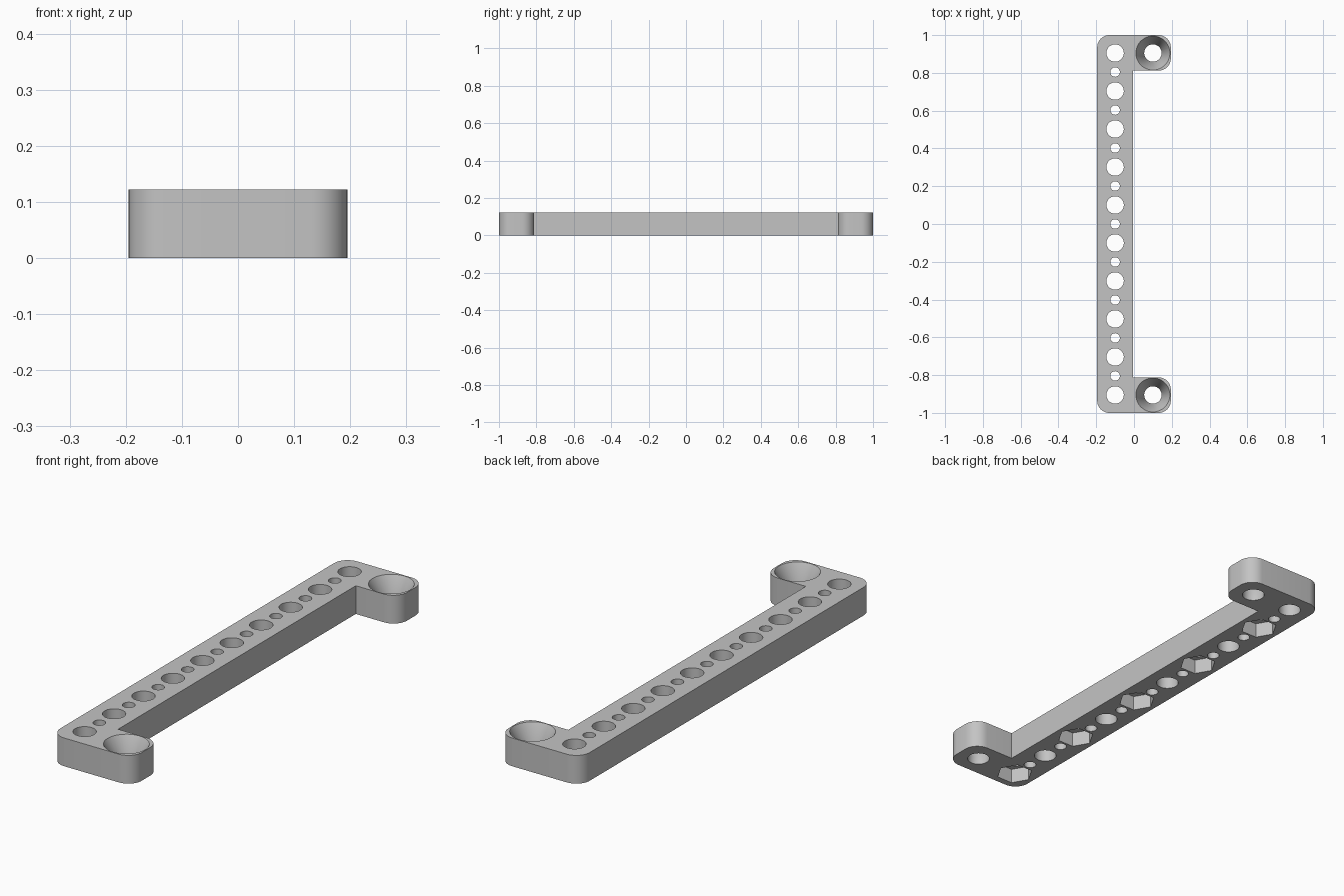
import bpy
import bmesh
from math import pi, cos, sin
from mathutils import Vector

old = bpy.data.objects.get("Cube")
if old:
    bpy.data.objects.remove(old, do_unlink=True)

HEIGHT = 0.122
HALF_W, HALF_L = 0.195, 1.0
INNER_X, TAB_Y = -0.005, 0.812
CORNER = 0.065
HOLE_X, HOLE_END, HOLE_COUNT = -0.1, 0.905, 10
PITCH = 2 * HOLE_END / (HOLE_COUNT - 1)

grey = bpy.data.materials.new("plain grey")
grey.use_nodes = True
grey.diffuse_color = (0.55, 0.55, 0.55, 1)
grey.node_tree.nodes["Principled BSDF"].inputs["Base Color"].default_value = grey.diffuse_color


def make_object(name, bm):
    bmesh.ops.recalc_face_normals(bm, faces=bm.faces[:])
    mesh = bpy.data.meshes.new(name)
    bm.to_mesh(mesh)
    bm.free()
    mesh.materials.append(grey)
    obj = bpy.data.objects.new(name, mesh)
    bpy.context.collection.objects.link(obj)
    return obj


def add_turned(bm, x, y, profile, sides):
    """Closed turned solid from (radius, z) pairs, bottom to top."""
    rings = []
    for radius, z in profile:
        rings.append([bm.verts.new((x + radius * cos(2 * pi * i / sides),
                                    y + radius * sin(2 * pi * i / sides), z))
                      for i in range(sides)])
    for low, high in zip(rings, rings[1:]):
        for i in range(sides):
            j = (i + 1) % sides
            bm.faces.new((low[i], low[j], high[j], high[i]))
    bm.faces.new(rings[0])
    bm.faces.new(rings[-1])


def rounded(points, radius, steps=10):
    """Outline with convex corners flagged True turned into arcs."""
    result = []
    for k, (x, y, is_round) in enumerate(points):
        corner = Vector((x, y))
        if not is_round:
            result.append(corner)
            continue
        before = (Vector(points[k - 1][:2]) - corner).normalized()
        after = (Vector(points[(k + 1) % len(points)][:2]) - corner).normalized()
        centre = corner + (before + after) * radius
        for s in range(steps + 1):
            a = s / steps * pi / 2
            result.append(centre - after * radius * cos(a) - before * radius * sin(a))
    return result


# Bracket body: long bar with a tab at each end
outline = rounded([
    (-HALF_W, -HALF_L, True), (HALF_W, -HALF_L, True),
    (HALF_W, -TAB_Y, True), (INNER_X, -TAB_Y, False),
    (INNER_X, TAB_Y, False), (HALF_W, TAB_Y, True),
    (HALF_W, HALF_L, True), (-HALF_W, HALF_L, True)], CORNER)
bm = bmesh.new()
base = bm.faces.new([bm.verts.new((p.x, p.y, 0)) for p in outline])
top = bmesh.ops.extrude_face_region(bm, geom=[base])["geom"]
bmesh.ops.translate(bm, vec=(0, 0, HEIGHT),
                    verts=[v for v in top if isinstance(v, bmesh.types.BMVert)])
bracket = make_object("mounting_bracket", bm)

# Round holes along the bar, alternating large and small
LOW, HIGH = -0.05, HEIGHT + 0.05
bm = bmesh.new()
for i in range(2 * HOLE_COUNT - 1):
    radius = 0.025 if i % 2 else 0.046
    add_turned(bm, HOLE_X, -HOLE_END + i * PITCH / 2,
               [(radius, LOW), (radius, HIGH)], 48)

# Countersunk screw holes in the tabs
for side in (-1, 1):
    add_turned(bm, -HOLE_X, side * HOLE_END,
               [(0.046, LOW), (0.046, 0.035), (0.09, HEIGHT), (0.09, HIGH)], 48)
hole_cutter = make_object("hole_cutter", bm)

# Hexagonal nut pockets under every second large hole
bm = bmesh.new()
for i in range(0, HOLE_COUNT, 2):
    add_turned(bm, HOLE_X, -HOLE_END + i * PITCH,
               [(0.076, LOW), (0.076, 0.065)], 6)
pocket_cutter = make_object("nut_pocket_cutter", bm)

# Cut everything, then keep only the finished mesh
for cutter in (hole_cutter, pocket_cutter):
    cutter.hide_render = True
    mod = bracket.modifiers.new("cut", "BOOLEAN")
    mod.operation = "DIFFERENCE"
    mod.solver = "EXACT"
    mod.object = cutter
graph = bpy.context.evaluated_depsgraph_get()
finished = bpy.data.meshes.new_from_object(bracket.evaluated_get(graph))
bracket.modifiers.clear()
bracket.data = finished
for cutter in (hole_cutter, pocket_cutter):
    bpy.data.objects.remove(cutter, do_unlink=True)

# Smooth the round walls, keep the edges sharp
bpy.ops.object.select_all(action="DESELECT")
bracket.select_set(True)
bpy.context.view_layer.objects.active = bracket
bpy.ops.object.shade_smooth_by_angle(angle=pi / 6)
